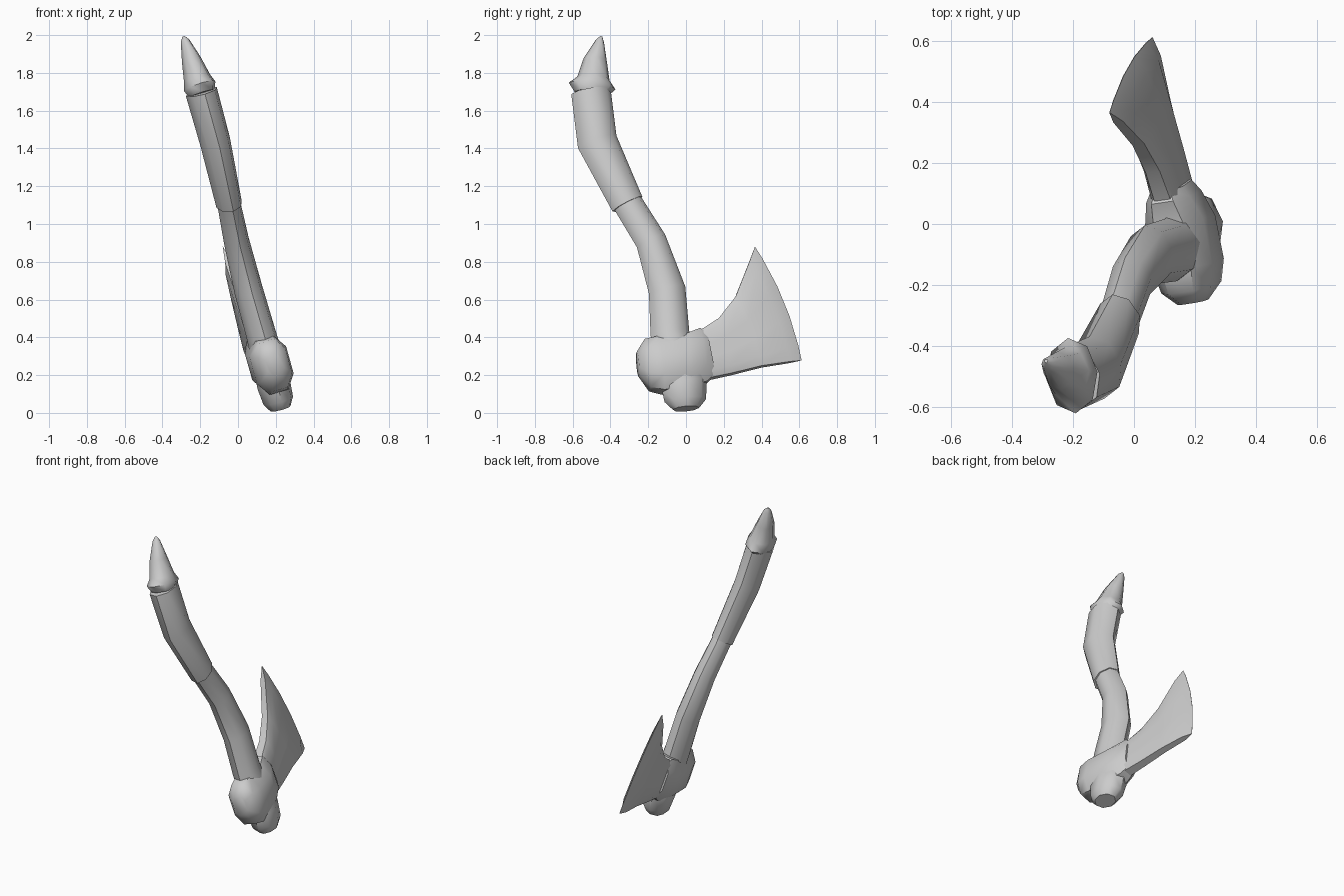
import bpy, bmesh, math
from mathutils import Vector

if "Cube" in bpy.data.objects:
    bpy.data.objects.remove(bpy.data.objects["Cube"])

# The whole axe lies in a tilted plane: x = A + B*y + C*z
A, B, C = 0.232, -0.147, -0.294
N = Vector((1, -B, -C)).normalized()


def place(y, z, t):
    """Point in the axe plane, pushed t sideways out of it."""
    return Vector((A + B * y + C * z, y, z)) + N * t


def loft(name, rings, angle):
    bm = bmesh.new()
    rows = [[bm.verts.new(p) for p in r] for r in rings]
    n = len(rows[0])
    for r, s in zip(rows, rows[1:]):
        for i in range(n):
            j = (i + 1) % n
            bm.faces.new((r[i], r[j], s[j], s[i]))
    bm.faces.new(rows[0][::-1])
    bm.faces.new(rows[-1])
    bmesh.ops.remove_doubles(bm, verts=bm.verts, dist=0.0005)
    bmesh.ops.recalc_face_normals(bm, faces=bm.faces)
    me = bpy.data.meshes.new(name)
    bm.to_mesh(me)
    bm.free()
    ob = bpy.data.objects.new(name, me)
    bpy.context.collection.objects.link(ob)
    bpy.ops.object.select_all(action='DESELECT')
    ob.select_set(True)
    bpy.context.view_layer.objects.active = ob
    bpy.ops.object.shade_smooth_by_angle(angle=math.radians(angle))
    return ob


def tube(name, path, angle=50, sides=8):
    """path rows: y, z, half width in the plane, half thickness."""
    rings = []
    for i, (y, z, w, t) in enumerate(path):
        p, q = path[max(i - 1, 0)], path[min(i + 1, len(path) - 1)]
        d = Vector((q[0] - p[0], q[1] - p[1])).normalized()
        ring = []
        for k in range(sides):
            a = 2 * math.pi * k / sides
            u = w * math.cos(a)
            ring.append(place(y + d.y * u, z - d.x * u, t * math.sin(a)))
        rings.append(ring)
    return loft(name, rings, angle)


# Handle shaft, grip and pommel
tube("handle_shaft", [(0.00, 0.022, 0.07, 0.055), (-0.003, 0.065, 0.11, 0.082),
                      (-0.01, 0.15, 0.122, 0.09), (-0.06, 0.30, 0.11, 0.085),
                      (-0.085, 0.42, 0.103, 0.08), (-0.10, 0.65, 0.098, 0.077),
                      (-0.185, 0.91, 0.082, 0.068), (-0.315, 1.12, 0.078, 0.062)])
tube("grip", [(-0.31, 1.105, 0.088, 0.07), (-0.47, 1.435, 0.107, 0.082),
              (-0.503, 1.70, 0.105, 0.086)])
tube("pommel", [(-0.502, 1.69, 0.09, 0.072), (-0.497, 1.73, 0.125, 0.088),
                (-0.49, 1.77, 0.086, 0.073), (-0.48, 1.87, 0.062, 0.052),
                (-0.456, 1.97, 0.022, 0.024), (-0.449, 1.993, 0.006, 0.006)])

# Head collar: chamfered block around the shaft
# rows: bottom (y, z), top (y, z), half thickness
collar = []
for yb, zb, yt, zt, t in [(-0.25, 0.20, -0.262, 0.32, 0.045), (-0.19, 0.125, -0.225, 0.38, 0.085),
                          (-0.12, 0.11, -0.15, 0.395, 0.102), (0.02, 0.13, 0.00, 0.41, 0.10),
                          (0.11, 0.16, 0.07, 0.44, 0.075), (0.148, 0.20, 0.105, 0.42, 0.055)]:
    ring = []
    for f, s in [(0, -.5), (0, .5), (.25, 1), (.75, 1), (1, .5), (1, -.5), (.75, -1), (.25, -1)]:
        ring.append(place(yb + (yt - yb) * f, zb + (zt - zb) * f, t * s))
    collar.append(ring)
loft("head_collar", collar, 50)

# Blade: flaring wedge; rows: top (y, z), bottom (y, z), half thickness, outward bow
blade = []
for yt, zt, yb, zb, t, bow in [(0.07, 0.43, 0.10, 0.175, 0.046, 0), (0.17, 0.495, 0.24, 0.205, 0.040, 0),
                               (0.26, 0.61, 0.40, 0.245, 0.034, 0.01), (0.335, 0.80, 0.55, 0.268, 0.027, 0.025),
                               (0.365, 0.88, 0.612, 0.278, 0.001, 0.032)]:
    out = Vector((zt - zb, yb - yt)).normalized()
    fs = [0, 0.12, 0.37, 0.63, 0.88, 1]
    side = []
    for f in fs:
        b = bow * 4 * f * (1 - f)
        thick = t * (0.6 if f in (0, 1) else 1)
        side.append((yb + (yt - yb) * f + out.x * b, zb + (zt - zb) * f + out.y * b, thick))
    blade.append([place(y, z, k) for y, z, k in side] +
                 [place(y, z, -k) for y, z, k in reversed(side)])
loft("blade", blade, 40)
